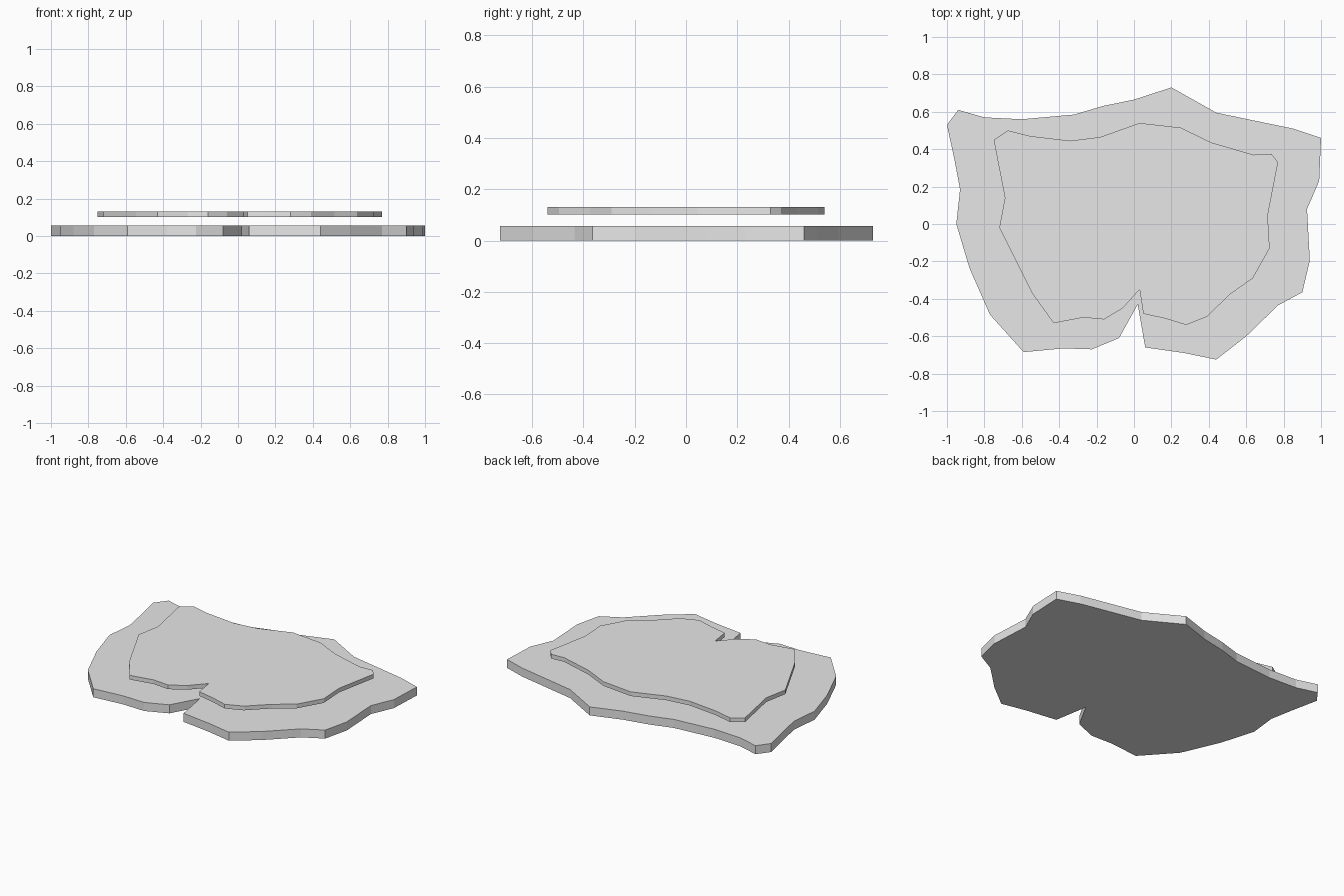
import bpy
import bmesh

default_cube = bpy.data.objects.get("Cube")
if default_cube:
    bpy.data.objects.remove(default_cube, do_unlink=True)


def make_material(name, colour):
    material = bpy.data.materials.new(name)
    material.use_nodes = True
    material.diffuse_color = colour
    material.node_tree.nodes["Principled BSDF"].inputs["Base Color"].default_value = colour
    return material


def make_slab(name, outline, bottom, top, material):
    """Extrude a clockwise outline, given in hundredths, into a flat slab."""
    bm = bmesh.new()
    corners = [bm.verts.new((x / 100, y / 100, bottom)) for x, y in outline]
    base = bm.faces.new(corners)
    extruded = bmesh.ops.extrude_face_region(bm, geom=[base], use_keep_orig=True)
    raised = [item for item in extruded["geom"] if isinstance(item, bmesh.types.BMVert)]
    bmesh.ops.translate(bm, verts=raised, vec=(0, 0, top - bottom))
    bmesh.ops.recalc_face_normals(bm, faces=bm.faces)

    mesh = bpy.data.meshes.new(name)
    bm.to_mesh(mesh)
    bm.free()
    mesh.materials.append(material)
    slab = bpy.data.objects.new(name, mesh)
    bpy.context.scene.collection.objects.link(slab)
    return slab


grey = make_material("plain grey", (0.8, 0.8, 0.8, 1))

# Wide lower slab with a narrow notch in its front edge
lower_outline = [
    (-100, 53), (-94, 61), (-80, 57), (-60, 56), (-32, 58.5), (-17, 63),
    (0, 66.5), (20, 73), (44, 59.5), (85, 51), (100, 46), (99, 23),
    (92.5, 8), (94, -19.5), (90, -36.5), (77, -43.5), (60, -60), (44, -72.5),
    (27, -69), (6, -66), (2, -43), (-8, -61), (-22.5, -67), (-38, -66.5),
    (-59, -68.5), (-77, -48.5), (-88, -23.5), (-95, 0), (-93, 18.5), (-96, 34.5),
]
make_slab("lower_slab", lower_outline, 0, 0.057, grey)

# Thinner upper slab, floating just above and echoing the notch
upper_outline = [
    (-75, 45), (-67.5, 50), (-55.5, 47), (-34, 44.5), (-18, 46.5), (3, 54),
    (25, 51.5), (41.5, 43.5), (64, 37), (73.5, 37.5), (77, 33), (71.5, 4.5),
    (72.5, -13), (63.5, -29), (51.5, -37.5), (39, -49.5), (28, -54), (16.5, -50.5),
    (5, -48), (3, -35), (-6, -45), (-16, -51), (-27, -50), (-43, -53),
    (-54.5, -37), (-62.5, -21), (-72, -2), (-69, 14), (-72.5, 32),
]
make_slab("upper_slab", upper_outline, 0.102, 0.13, grey)
